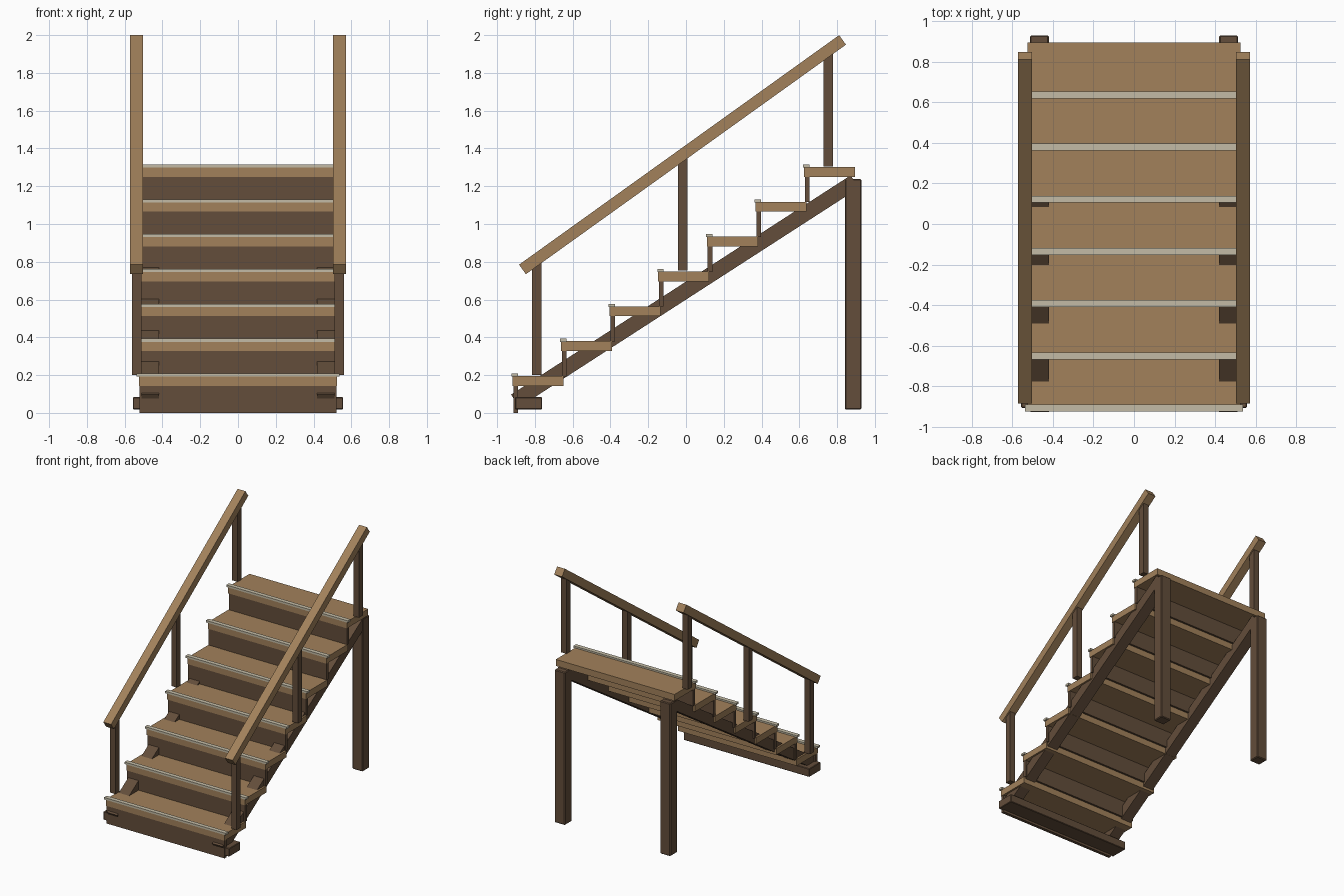
import bpy, bmesh, math
from mathutils import Matrix

if "Cube" in bpy.data.objects:
    bpy.data.objects.remove(bpy.data.objects["Cube"])


def material(name, rgb):
    m = bpy.data.materials.new(name)
    m.diffuse_color = (*rgb, 1)
    m.use_nodes = True
    m.node_tree.nodes["Principled BSDF"].inputs["Base Color"].default_value = m.diffuse_color
    return m


TREAD = material("light_wood", (0.36, 0.22, 0.105))
DARK = material("dark_wood", (0.125, 0.075, 0.043))
STRIP = material("grip_strip", (0.55, 0.50, 0.38))


def box(name, x, y, z, mat, tilt=0.0, bevel=0.0):
    """Box from (min, max) ranges, tilted about x through its centre."""
    size = [r[1] - r[0] for r in (x, y, z)]
    me = bpy.data.meshes.new(name)
    bm = bmesh.new()
    bmesh.ops.create_cube(bm, size=1, matrix=Matrix.Diagonal((*size, 1)))
    bm.to_mesh(me)
    bm.free()
    me.materials.append(mat)
    ob = bpy.data.objects.new(name, me)
    ob.location = [(r[0] + r[1]) / 2 for r in (x, y, z)]
    ob.rotation_euler.x = tilt
    bpy.context.collection.objects.link(ob)
    if bevel:
        mod = ob.modifiers.new("edge", 'BEVEL')
        mod.width, mod.segments = bevel, 1
    return ob


def pair(name, x, y, z, mat, **kw):
    """Same box on the right and left side."""
    box(name + "_right", x, y, z, mat, **kw)
    box(name + "_left", (-x[1], -x[0]), y, z, mat, **kw)


def beam(name, x, centre, length, thick, slope, mat):
    """Sloping beam pair given by its centre in (y, z)."""
    cy, cz = centre
    pair(name, x, (cy - length / 2, cy + length / 2),
         (cz - thick / 2, cz + thick / 2), mat, tilt=math.atan(slope))


# Steps: tread, riser and grip strip
RUN, RISE = 0.257, 0.1845
for i in range(7):
    y, top = -0.918 + RUN * i, 0.195 + RISE * i
    box(f"tread_{i+1}", (-0.524, 0.524), (y, y + 0.27), (top - 0.052, top), TREAD)
    low = 0.0 if i == 0 else top - RISE - 0.002
    box(f"riser_{i+1}", (-0.521, 0.521), (y + 0.005, y + 0.029), (low, top - 0.05), DARK)
    box(f"grip_strip_{i+1}", (-0.537, 0.537), (y - 0.005, y + 0.029),
        (top - 0.003, top + 0.013), STRIP)

# Sloping stringers under the steps
beam("stringer", (0.419, 0.51), (-0.0055, 0.6438), 2.14, 0.08, 0.6455, DARK)

# Ground beam and rear legs
box("ground_beam", (-0.556, 0.556), (-0.905, -0.762), (0.018, 0.084), DARK, bevel=0.004)
pair("rear_leg", (0.419, 0.512), (0.841, 0.929), (0.018, 1.238), DARK, bevel=0.006)

# Rail posts and handrails
for i, (cy, base) in enumerate([(-0.791, 0.2), (-0.017, 0.755), (0.752, 1.305)]):
    top = 1.367 + 0.717 * (cy + 0.0185) - 0.015
    pair(f"rail_post_{i+1}", (0.512, 0.56), (cy - 0.025, cy + 0.025), (base, top), DARK)
beam("handrail", (0.502, 0.571), (-0.0185, 1.367), 2.085, 0.062, 0.717, TREAD)
